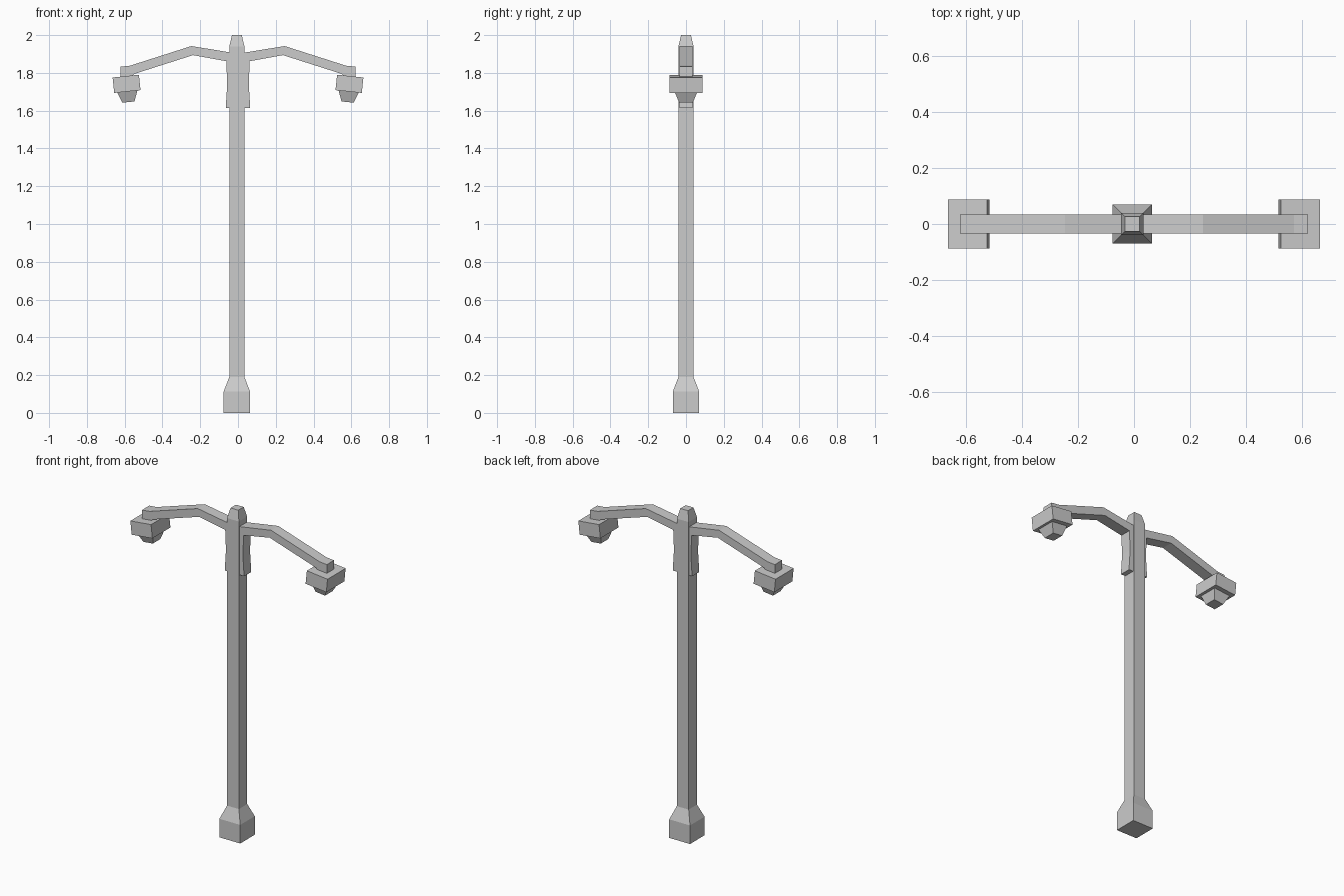
import bpy, bmesh, math
from mathutils import Matrix, Vector

if "Cube" in bpy.data.objects:
    bpy.data.objects.remove(bpy.data.objects["Cube"])


def make_object(name, bm):
    bmesh.ops.recalc_face_normals(bm, faces=bm.faces[:])
    mesh = bpy.data.meshes.new(name)
    bm.to_mesh(mesh)
    bm.free()
    obj = bpy.data.objects.new(name, mesh)
    bpy.context.collection.objects.link(obj)
    return obj


def square_loft(name, sections, matrix=Matrix()):
    """Stack rectangular sections (half x, half y, z) into a closed solid."""
    bm = bmesh.new()
    rings = [[bm.verts.new(matrix @ Vector((sx * hx, sy * hy, z)))
              for sx, sy in ((-1, -1), (1, -1), (1, 1), (-1, 1))]
             for hx, hy, z in sections]
    for a, b in zip(rings, rings[1:]):
        for i in range(4):
            j = (i + 1) % 4
            bm.faces.new((a[i], a[j], b[j], b[i]))
    bm.faces.new(rings[0])
    bm.faces.new(rings[-1])
    return make_object(name, bm)


def extrude_profile(name, points, half_depth, side):
    """Extrude an x-z outline along y; side = -1 mirrors it."""
    bm = bmesh.new()
    face = bm.faces.new([bm.verts.new((side * x, -half_depth, z)) for x, z in points])
    moved = bmesh.ops.extrude_face_region(bm, geom=[face])["geom"]
    bmesh.ops.translate(bm, vec=(0, 2 * half_depth, 0),
                        verts=[v for v in moved if isinstance(v, bmesh.types.BMVert)])
    return make_object(name, bm)


# Square pole with flared foot and tapered cap, set slightly off centre
square_loft("pole", [(.07, .07, 0), (.07, .07, .113), (.04, .04, .19),
                     (.04, .04, 1.94), (.026, .026, 2.0)],
            Matrix.Translation((-.006, 0, 0)))

# Bent arm with its bracket running down the pole
arm_profile = [(.02, 1.615), (.065, 1.613), (.057, 1.74), (.062, 1.862),
               (.238, 1.894), (.548, 1.795), (.56, 1.785), (.622, 1.779),
               (.622, 1.833), (.572, 1.838), (.247, 1.942), (.02, 1.905)]

for label, side in (("left", -1), ("right", 1)):
    extrude_profile(label + "_arm", arm_profile, .0345, side)
    # Lamp head and lens share one slight tilt
    tilt = (Matrix.Translation((side * .59, 0, 1.742))
            @ Matrix.Rotation(side * math.radians(6), 4, 'Y'))
    square_loft(label + "_lamp_housing", [(.07, .087, -.041), (.07, .087, .041)], tilt)
    square_loft(label + "_lamp_lens", [(.032, .036, -.097), (.054, .059, -.040)], tilt)
